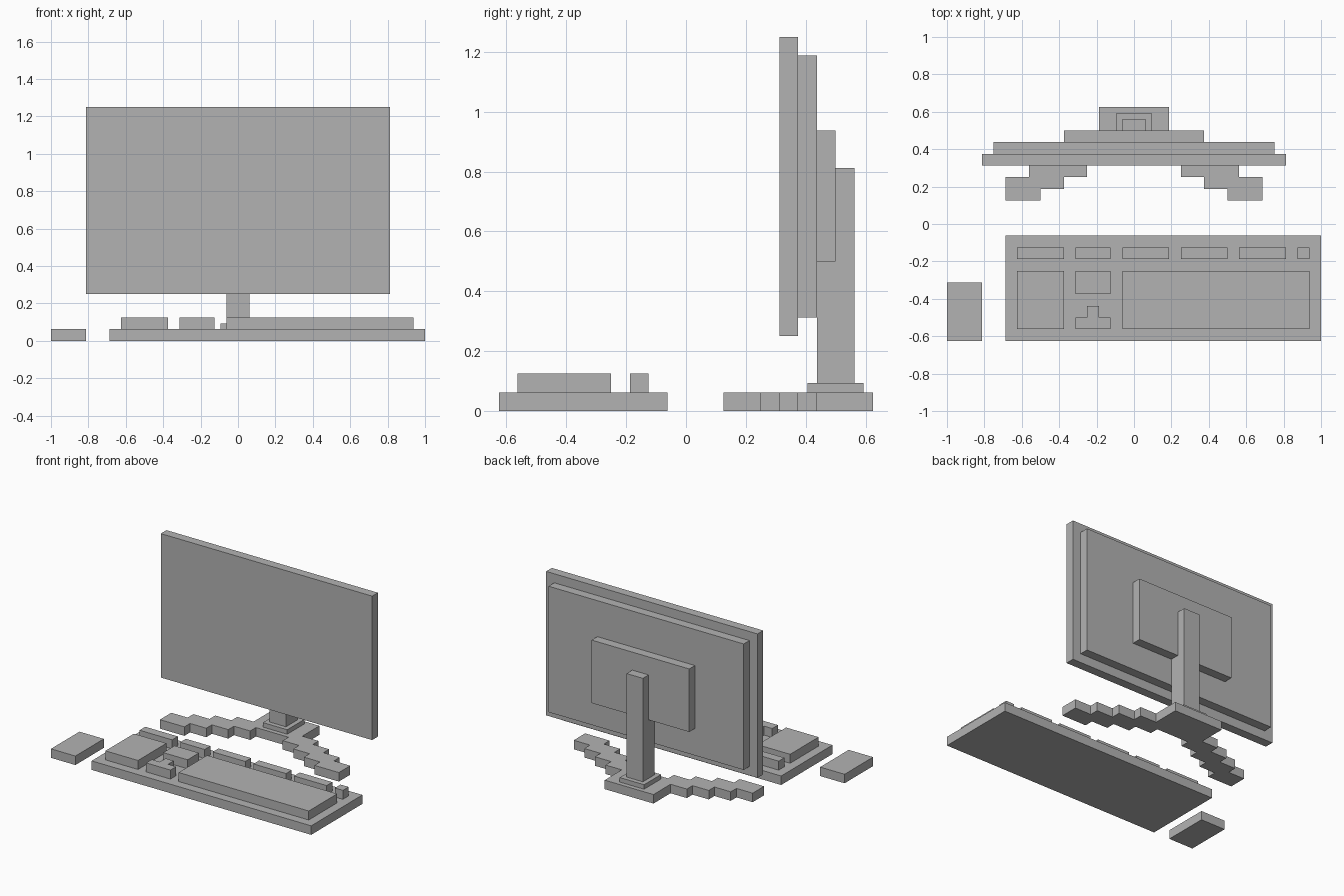
import bpy
import bmesh

U = 1 / 16  # one building unit

cube = bpy.data.objects.get("Cube")
if cube:
    bpy.data.objects.remove(cube, do_unlink=True)

GREY = (0.45, 0.45, 0.45, 1)
grey = bpy.data.materials.new("plain grey")
grey.use_nodes = True
grey.diffuse_color = GREY
grey.node_tree.nodes["Principled BSDF"].inputs["Base Color"].default_value = GREY


def finish(name, bm):
    mesh = bpy.data.meshes.new(name)
    bm.to_mesh(mesh)
    bm.free()
    mesh.materials.append(grey)
    obj = bpy.data.objects.new(name, mesh)
    bpy.context.collection.objects.link(obj)
    return obj


def prism(name, outline, z0, z1):
    """Extrude a flat outline, given in units, from z0 up to z1."""
    bm = bmesh.new()
    face = bm.faces.new([bm.verts.new((x * U, y * U, z0 * U)) for x, y in outline])
    top = bmesh.ops.extrude_face_region(bm, geom=[face])["geom"]
    verts = [v for v in top if isinstance(v, bmesh.types.BMVert)]
    bmesh.ops.translate(bm, verts=verts, vec=(0, 0, (z1 - z0) * U))
    bmesh.ops.recalc_face_normals(bm, faces=bm.faces)
    return finish(name, bm)


def box(name, x, y, z):
    outline = [(x[0], y[0]), (x[1], y[0]), (x[1], y[1]), (x[0], y[1])]
    return prism(name, outline, *z)


# Monitor
box("screen_panel", (-13, 13), (5, 6), (4, 20))
box("screen_back", (-12, 12), (6, 7), (5, 19))
box("mount_plate", (-6, 6), (7, 8), (8, 15))

# Stand: post, collar and a foot with stepped arms
box("stand_post", (-1, 1), (7, 9), (1, 13))
box("stand_collar", (-1.5, 1.5), (6.5, 9.5), (1, 1.5))
inner = [(2, 6), (2, 5)]
outer = [(3, 10), (3, 7)]
for i in range(3):
    x, y = 4 + 2 * i, 5 - i
    inner += [(x, y), (x, y - 1)]
    outer += [(x + 1, y + 2), (x + 1, y + 1)]
half = inner + [(11, 2), (11, 4)] + outer[:1:-1] + outer[1::-1]
mirrored = [(-x, y) for x, y in reversed(half)]
prism("stand_foot", half + mirrored, 0, 1)

# Keyboard
box("keyboard_base", (-11, 16), (-10, -1), (0, 1))
box("number_pad", (-10, -6), (-9, -4), (1, 2))
box("navigation_keys", (-5, -2), (-6, -4), (1, 2))
box("main_keys", (-1, 15), (-9, -4), (1, 2))
for i, span in enumerate([(-10, -6), (-5, -2), (-1, 3), (4, 8), (9, 13), (14, 15)]):
    box(f"top_row_keys_{i + 1}", span, (-3, -2), (1, 2))
arrows = [(-5, -9), (-2, -9), (-2, -8), (-3, -8), (-3, -7), (-4, -7), (-4, -8), (-5, -8)]
prism("arrow_keys", arrows, 1, 2)

# Mouse
box("mouse", (-16, -13), (-10, -5), (0, 1))
